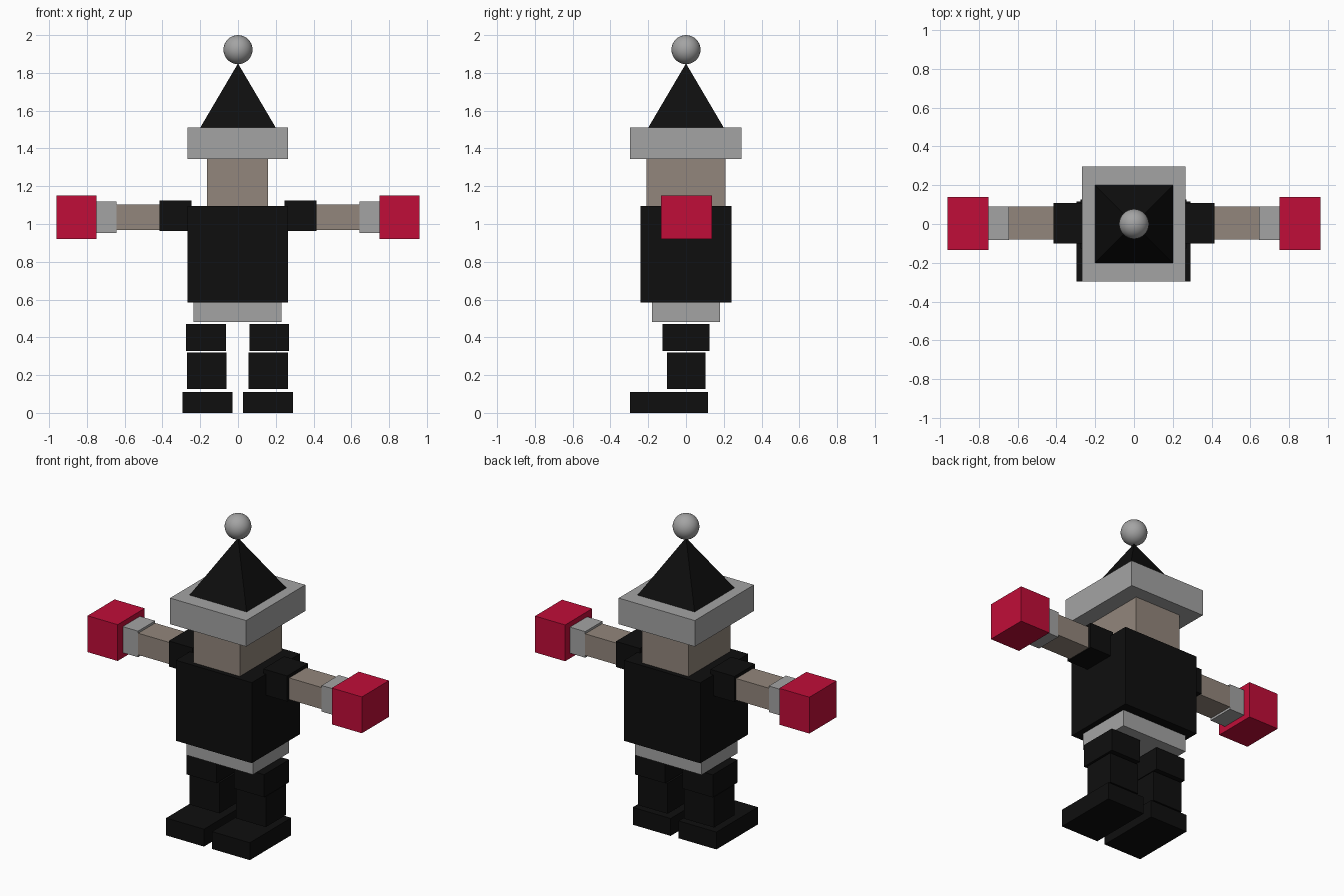
import bpy
import math

default_cube = bpy.data.objects.get("Cube")
if default_cube:
    bpy.data.objects.remove(default_cube, do_unlink=True)


def make_material(name, rgb):
    mat = bpy.data.materials.new(name)
    mat.use_nodes = True
    colour = (*rgb, 1)
    mat.diffuse_color = colour
    mat.node_tree.nodes["Principled BSDF"].inputs["Base Color"].default_value = colour
    return mat


black = make_material("black cloth", (0.0045, 0.0045, 0.0045))
grey = make_material("grey trim", (0.37, 0.37, 0.37))
skin = make_material("skin", (0.29, 0.24, 0.2))
red = make_material("red mitten", (0.53, 0.004, 0.04))


def box(name, x, y, z, mat):
    """Box spanning the given (low, high) ranges."""
    spans = (x, y, z)
    bpy.ops.mesh.primitive_cube_add(size=1, location=[(a + b) / 2 for a, b in spans])
    obj = bpy.context.object
    obj.name = name
    obj.scale = [b - a for a, b in spans]
    obj.data.materials.append(mat)
    return obj


def pair(name, x, y, z, mat, middle=0):
    """Left and right copies of a box either side of the middle."""
    near, far = x
    box("left_" + name, (middle + near, middle + far), y, z, mat)
    box("right_" + name, (middle - far, middle - near), y, z, mat)


# Body and head
box("hips", (-0.235, 0.23), (-0.18, 0.18), (0.48, 0.585), grey)
box("torso", (-0.268, 0.265), (-0.24, 0.24), (0.585, 1.095), black)
box("head", (-0.165, 0.16), (-0.21, 0.21), (1.095, 1.345), skin)

# Hat
box("hat_brim", (-0.268, 0.265), (-0.297, 0.295), (1.345, 1.51), grey)
bpy.ops.mesh.primitive_cone_add(vertices=4, radius1=0.2 * math.sqrt(2), radius2=0, depth=0.34,
                                location=(0, 0, 1.68), rotation=(0, 0, math.pi / 4))
hat = bpy.context.object
hat.name = "hat_point"
hat.data.materials.append(black)

bpy.ops.mesh.primitive_uv_sphere_add(segments=32, ring_count=16, radius=0.077, location=(0, 0, 1.923))
pompom = bpy.context.object
pompom.name = "hat_pompom"
pompom.data.materials.append(grey)
bpy.ops.object.shade_smooth()

# Arms
pair("shoulder", (0.247, 0.415), (-0.1, 0.108), (0.962, 1.124), black)
pair("forearm", (0.41, 0.645), (-0.08, 0.09), (0.967, 1.104), skin)
pair("cuff", (0.643, 0.755), (-0.082, 0.09), (0.953, 1.118), grey)
pair("mitten", (0.75, 0.961), (-0.133, 0.138), (0.92, 1.15), red)

# Legs
pair("thigh", (0.062, 0.273), (-0.125, 0.125), (0.327, 0.47), black, -0.002)
pair("shin", (0.058, 0.267), (-0.1, 0.104), (0.127, 0.32), black, -0.002)
pair("boot", (0.028, 0.293), (-0.297, 0.117), (0, 0.11), black, -0.002)
